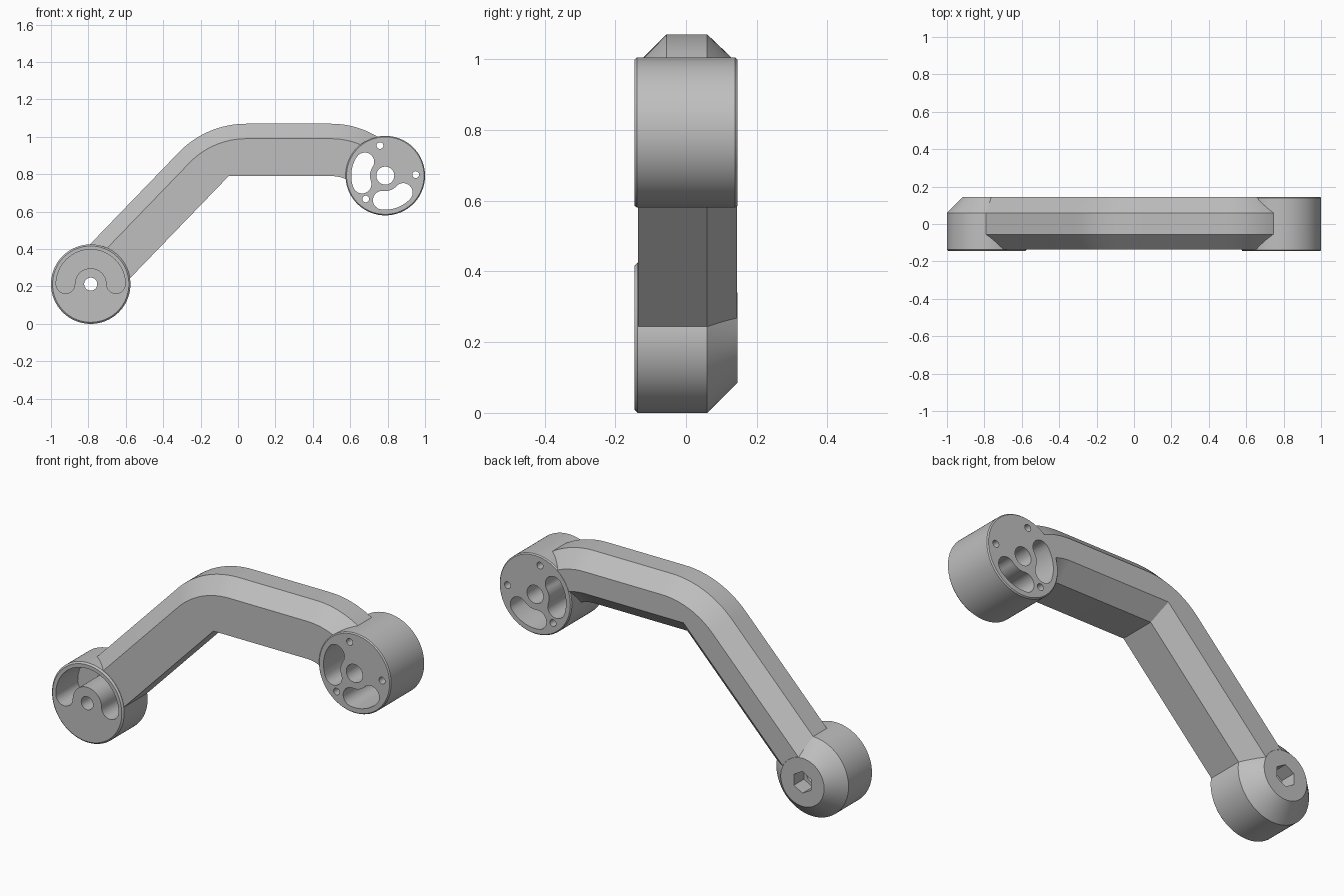
import bpy, bmesh
from math import sin, cos, tan, radians

if "Cube" in bpy.data.objects:
    bpy.data.objects.remove(bpy.data.objects["Cube"], do_unlink=True)

grey = bpy.data.materials.new("plain grey")
grey.use_nodes = True
colour = (0.52, 0.52, 0.52, 1)
grey.diffuse_color = colour
grey.node_tree.nodes["Principled BSDF"].inputs["Base Color"].default_value = colour


def arc(cx, cz, r, start, end, steps):
    """Points on an arc, angles in degrees."""
    angles = [radians(start + (end - start) * i / steps) for i in range(steps + 1)]
    return [(cx + r * cos(a), cz + r * sin(a)) for a in angles]


def circle(centre, r, sides=96, turn=0):
    return arc(*centre, r, turn, turn + 360, sides)[:-1]


def slot(centre, r, half, start, end):
    """Curved slot outline with round ends."""
    cx, cz = centre
    (ax, az), (bx, bz) = arc(cx, cz, r, start, end, 1)
    return (arc(cx, cz, r + half, start, end, 32)
            + arc(bx, bz, half, end, end + 180, 14)[1:-1]
            + arc(cx, cz, r - half, end, start, 32)
            + arc(ax, az, half, start + 180, start + 360, 14)[1:-1])


def loft(name, layers):
    """Closed solid through matching outlines, each set at a depth y."""
    bm = bmesh.new()
    rings = [[bm.verts.new((x, y, z)) for x, z in outline] for y, outline in layers]
    for a, b in zip(rings, rings[1:]):
        for i in range(len(a)):
            j = (i + 1) % len(a)
            bm.faces.new((a[i], a[j], b[j], b[i]))
    bm.faces.new(rings[0])
    bm.faces.new(rings[-1])
    bmesh.ops.recalc_face_normals(bm, faces=bm.faces)
    mesh = bpy.data.meshes.new(name)
    bm.to_mesh(mesh)
    bm.free()
    mesh.materials.append(grey)
    obj = bpy.data.objects.new(name, mesh)
    bpy.context.collection.objects.link(obj)
    return obj


def combine(target, tool, operation):
    """Apply a boolean and discard the helper."""
    mod = target.modifiers.new(operation, "BOOLEAN")
    mod.operation, mod.object, mod.solver = operation, tool, "EXACT"
    bpy.context.view_layer.objects.active = target
    bpy.ops.object.modifier_apply(modifier=mod.name)
    bpy.data.objects.remove(tool, do_unlink=True)


LOW, HIGH = (-0.7875, 0.2125), (0.7875, 0.7925)
SLOPE, CORNER = 46, (-0.05, 0.79)


def arm_outline(low, high):
    """Bent arm seen from the front, between two offsets from its underside."""
    a, half = radians(SLOPE), tan(radians(SLOPE / 2))

    def start(v):
        return (CORNER[0] - 0.87 * cos(a) - v * sin(a),
                CORNER[1] - 0.87 * sin(a) + v * cos(a))

    return ([start(low), (CORNER[0] - low * half, CORNER[1] + low)]
            + arc(0.5, 0.6, 0.19 + low, 90, 57, 10)
            + arc(0.5, 0.6, 0.19 + high, 57, 90, 10)
            + arc(CORNER[0] + 0.22 * half, 0.57, 0.22 + high, 90, 90 + SLOPE, 16)
            + [start(high)])


# Chamfered arm
arm = loft("bent_arm", [(-0.135, arm_outline(0, 0.2)), (-0.055, arm_outline(0, 0.28)),
                        (0.06, arm_outline(0, 0.28)), (0.144, arm_outline(0.084, 0.2))])

# Lower hub with a coned back, upper hub as a plain drum
lower_hub = loft("lower_hub", [(y, circle(LOW, r)) for y, r in
                 ((-0.145, 0.204), (-0.137, 0.2125), (0.06, 0.2125), (0.145, 0.128))])
upper_hub = loft("upper_hub", [(y, circle(HIGH, r)) for y, r in
                 ((-0.145, 0.207), (-0.139, 0.2125), (0.139, 0.2125), (0.145, 0.207))])
for hub in (lower_hub, upper_hub):
    combine(arm, hub, "UNION")

# Cutters: lower hub pocket, bolt hole and hexagon socket
cuts = [(slot(LOW, 0.135, 0.05, 0, 180), -0.3, 0.04),
        (circle(LOW, 0.035, 32), -0.3, 0.3),
        (circle(LOW, 0.058, 6, 90), 0.06, 0.3)]
# Upper hub axle hole, kidney slots and pin holes
cuts += [(circle(HIGH, 0.048, 48), -0.3, 0.3),
         (slot(HIGH, 0.132, 0.05, 146, 200), -0.3, 0.3),
         (slot(HIGH, 0.132, 0.05, 263, 317), -0.3, 0.3)]
for angle in (100, 2, 230):
    pin = arc(*HIGH, 0.163, angle, angle, 1)[0]
    cuts.append((circle(pin, 0.018, 24), -0.3, 0.3))
for outline, front, back in cuts:
    combine(arm, loft("cutter", [(front, outline), (back, outline)]), "DIFFERENCE")

bpy.ops.object.select_all(action="DESELECT")
arm.select_set(True)
bpy.context.view_layer.objects.active = arm
bpy.ops.object.shade_smooth_by_angle(angle=radians(25))
